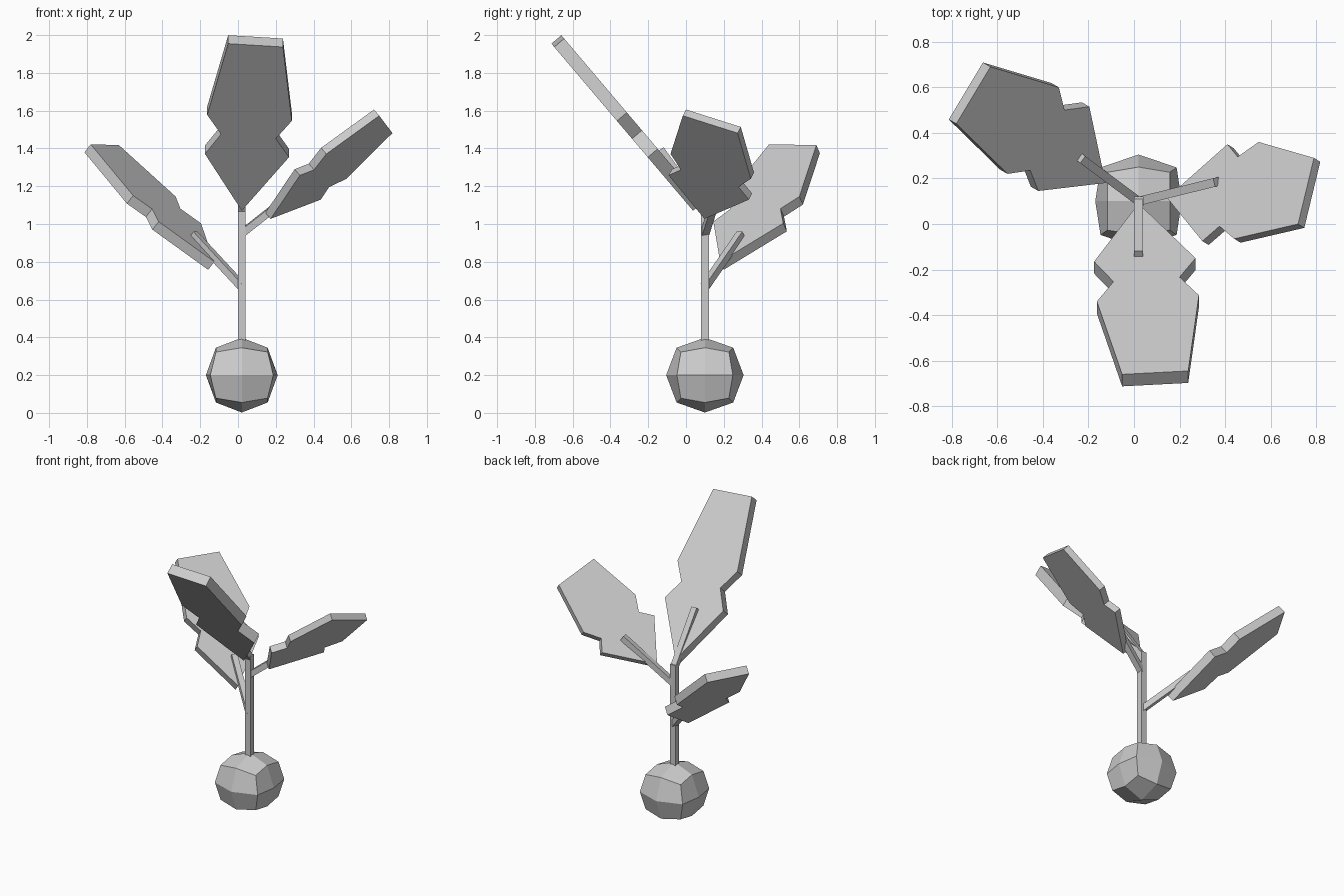
import bpy, bmesh
from mathutils import Vector, Matrix

if "Cube" in bpy.data.objects:
    bpy.data.objects.remove(bpy.data.objects["Cube"])


def finish(bm, name):
    bmesh.ops.recalc_face_normals(bm, faces=bm.faces)
    me = bpy.data.meshes.new(name)
    bm.to_mesh(me)
    bm.free()
    ob = bpy.data.objects.new(name, me)
    bpy.context.collection.objects.link(ob)
    return ob


def bar(name, start, end, width):
    """Square bar with one side kept horizontal."""
    a, b = Vector(start), Vector(end)
    d = (b - a).normalized()
    side = d.cross(Vector((0, 0, 1)))
    side = side.normalized() if side.length > 1e-4 else Vector((1, 0, 0))
    up = side.cross(d)
    rot = Matrix((side, d, up)).transposed().to_4x4()
    bm = bmesh.new()
    bmesh.ops.create_cube(bm, size=1, matrix=Matrix.Translation((a + b) / 2) @ rot
                          @ Matrix.Diagonal((width, (b - a).length, width, 1)))
    return finish(bm, name)


def leaf(name, tip, along, across, thick, outline):
    """Flat slab: outline is the plan view of its tilted upper face."""
    tip = Vector(tip)
    n = Vector(along).cross(Vector(across)).normalized()
    if n.z < 0:
        n.negate()
    bm = bmesh.new()
    top = []
    for x, y in [tip.xy[:]] + outline:
        z = tip.z - (n.x * (x - tip.x) + n.y * (y - tip.y)) / n.z
        top.append(bm.verts.new((x, y, z)))
    low = [bm.verts.new(v.co - n * thick) for v in top]
    # lower and upper lobes meet at the notches (points 2 and 7)
    for ring in (top, low):
        bm.faces.new([ring[i] for i in (0, 1, 2, 7, 8)])
        bm.faces.new(ring[2:8])
    for i in range(9):
        j = (i + 1) % 9
        bm.faces.new((top[i], top[j], low[j], low[i]))
    return finish(bm, name)


# Ball base: once-subdivided cube pushed out to a rounded form
bm = bmesh.new()
bmesh.ops.create_cube(bm, size=2)
bmesh.ops.subdivide_edges(bm, edges=bm.edges[:], cuts=1, use_grid_fill=True)
for v in bm.verts:
    x, y, z = (round(c) for c in v.co)
    kind = abs(x) + abs(y) + abs(z)
    if kind == 1:
        s = (0.19, 0.205, 0.198)
    elif kind == 3:
        s = (0.137, 0.127, 0.122)
    elif z == 0:
        s = (0.167, 0.148, 0)
    else:
        s = (0.137, 0.15, 0.145)
    v.co = (0.02 + x * s[0], 0.10 + y * s[1], 0.20 + z * s[2])
finish(bm, "ball_base")

# Stem and branches
bar("stem", (0.02, 0.10, 0.36), (0.02, 0.10, 1.09), 0.042)
bar("front_branch", (0.02, 0.10, 1.07), (0.02, -0.135, 1.395), 0.04)
bar("left_branch", (0.02, 0.10, 0.67), (-0.235, 0.29, 0.945), 0.038)
bar("right_branch", (0.02, 0.10, 0.95), (0.363, 0.185, 1.22), 0.038)

# Leaves
leaf("front_leaf", (0.02, 0.09, 1.115), (0, -0.647, 0.763), (1, 0, 0), 0.069,
     [(-0.175, -0.165), (-0.09, -0.253), (-0.163, -0.34), (-0.052, -0.66),
      (0.238, -0.645), (0.285, -0.313), (0.20, -0.233), (0.27, -0.15)])
leaf("left_leaf", (-0.125, 0.18, 0.80), (-0.575, 0.383, 0.615),
     (0.153, 0.255, -0.005), 0.057,
     [(-0.196, 0.515), (-0.305, 0.50), (-0.33, 0.60), (-0.63, 0.69),
      (-0.78, 0.44), (-0.555, 0.22), (-0.455, 0.235), (-0.42, 0.145)])
leaf("right_leaf", (0.145, 0.115, 1.06), (0.61, 0.03, 0.5),
     (0.07, 0.29, -0.092), 0.046,
     [(0.41, 0.35), (0.455, 0.295), (0.547, 0.36), (0.79, 0.29),
      (0.72, 0.0), (0.44, -0.065), (0.375, -0.01), (0.30, -0.075)])
